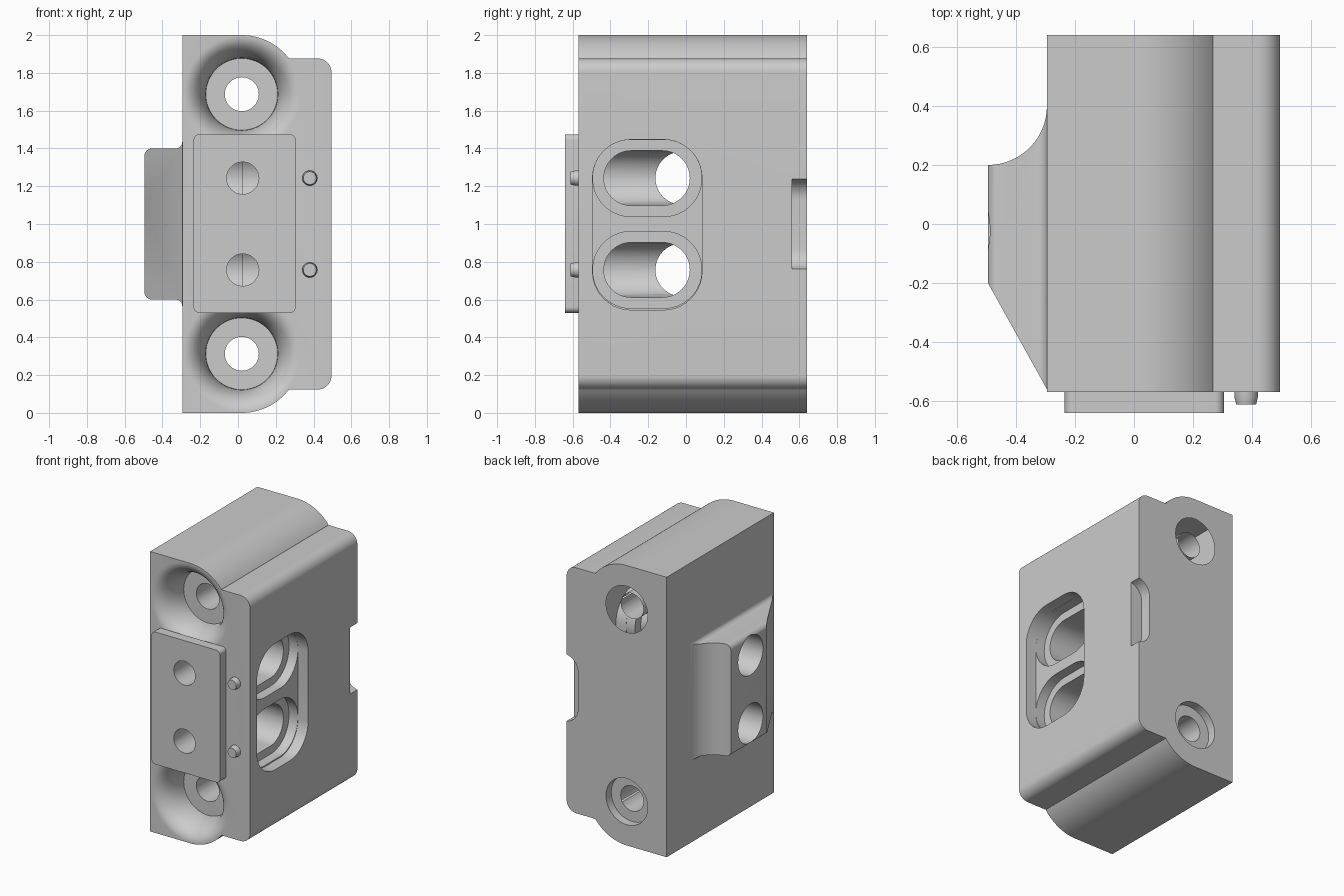
import bpy, bmesh
from math import sin, cos, pi, tan, atan2, radians
from mathutils import Vector

if "Cube" in bpy.data.objects:
    bpy.data.objects.remove(bpy.data.objects["Cube"], do_unlink=True)

grey = bpy.data.materials.new("light_grey")
grey.use_nodes = True
COLOR = (0.6, 0.6, 0.6, 1)
grey.diffuse_color = COLOR
grey.node_tree.nodes["Principled BSDF"].inputs["Base Color"].default_value = COLOR


def finish(bm, name):
    bmesh.ops.remove_doubles(bm, verts=bm.verts, dist=1e-5)
    bmesh.ops.recalc_face_normals(bm, faces=bm.faces)
    mesh = bpy.data.meshes.new(name)
    bm.to_mesh(mesh)
    bm.free()
    ob = bpy.data.objects.new(name, mesh)
    mesh.materials.append(grey)
    bpy.context.collection.objects.link(ob)
    return ob


def arc(cx, cy, r, a0, a1, n=16):
    steps = [radians(a0 + (a1 - a0) * i / n) for i in range(n + 1)]
    return [(cx + r * cos(a), cy + r * sin(a)) for a in steps]


def rounded(corners, n=10):
    """Outline from (u, v, radius) corners; radius zero keeps a sharp corner."""
    out = []
    for i, (u, v, r) in enumerate(corners):
        p = Vector((u, v))
        if r == 0:
            out.append((u, v))
            continue
        a = (Vector(corners[i - 1][:2]) - p).normalized()
        b = (Vector(corners[(i + 1) % len(corners)][:2]) - p).normalized()
        half = a.angle(b) / 2
        c = p + (a + b).normalized() * (r / sin(half))
        s, e = p + a * (r / tan(half)) - c, p + b * (r / tan(half)) - c
        a0, turn = atan2(s.y, s.x), atan2(s.x * e.y - s.y * e.x, s.dot(e))
        for k in range(n + 1):
            t = a0 + turn * k / n
            out.append((c.x + r * cos(t), c.y + r * sin(t)))
    return out


def box_outline(u0, u1, v0, v1, r, n=10):
    return rounded([(u0, v0, r), (u1, v0, r), (u1, v1, r), (u0, v1, r)], n)


def prism(name, outline, axis, lo, hi):
    place = {"X": lambda u, v, w: (w, u, v),
             "Y": lambda u, v, w: (u, w, v),
             "Z": lambda u, v, w: (u, v, w)}[axis]
    bm = bmesh.new()
    rings = [[bm.verts.new(place(u, v, w)) for u, v in outline] for w in (lo, hi)]
    n = len(outline)
    for ring in rings:
        bm.faces.new(ring)
    for i in range(n):
        j = (i + 1) % n
        bm.faces.new((rings[0][i], rings[0][j], rings[1][j], rings[1][i]))
    return finish(bm, name)


def rod(name, u, v, r, axis, lo, hi, n=48):
    return prism(name, arc(u, v, r, 0, 360 - 360 / n, n - 1), axis, lo, hi)


def lathe(name, profile, x, z, steps=64):
    """Turn a (radius, y) profile around an axis along y."""
    bm = bmesh.new()
    vs = [bm.verts.new((x + r, y, z)) for r, y in profile]
    es = [bm.edges.new(pair) for pair in zip(vs, vs[1:])]
    bmesh.ops.spin(bm, geom=vs + es, cent=(x, 0, z), axis=(0, 1, 0),
                   angle=2 * pi, steps=steps)
    return finish(bm, name)


def combine(ob, tool, op="DIFFERENCE"):
    tool.hide_render = True
    mod = ob.modifiers.new("cut", "BOOLEAN")
    mod.operation, mod.object, mod.solver = op, tool, "EXACT"
    bpy.context.view_layer.objects.active = ob
    bpy.ops.object.modifier_apply(modifier=mod.name)
    bpy.data.objects.remove(tool, do_unlink=True)


FRONT, BACK, MID = -0.57, 0.64, 1.0
SCREW_X, SCREW_Z = 0.02, (0.313, 1.687)
PORT_X, PORT_Z = 0.025, (0.757, 1.243)

# Main body: a rounded side rail with a bulge around each screw
upper = ([(-0.295, 2)] + arc(SCREW_X, SCREW_Z[1], 0.313, 90, 38)
         + [(0.267, 1.877)] + arc(0.42, 1.802, 0.075, 90, 0))
lower = [(x, 2 * MID - z) for x, z in reversed(upper)]
body = prism("body", upper + lower, "Y", FRONT, BACK)

# Mounting boss on the side: front outline crossed with plan outline
boss = prism("boss", rounded([
    (-0.2, 1.44, 0), (-0.295, 1.44, 0), (-0.295, 1.4, 0.035), (-0.495, 1.4, 0.04),
    (-0.495, 0.6, 0.04), (-0.295, 0.6, 0.035), (-0.295, 0.56, 0), (-0.2, 0.56, 0)]),
    "Y", -0.6, 0.5)
plan = ([(-0.2, 0.4)] + arc(-0.495, 0.4, 0.2, 0, -90)
        + [(-0.495, -0.2), (-0.295, -0.56), (-0.2, -0.56)])
combine(boss, prism("boss_plan", plan, "Z", 0.3, 1.7), "INTERSECT")
combine(body, boss, "UNION")

# Screw holes with a flared front recess and a shallow back counterbore
flare = [(0.308 - 0.118 * sin(t), -0.37 - 0.2 * cos(t))
         for t in (radians(90 * i / 14) for i in range(15))]
for z in SCREW_Z:
    combine(body, lathe("recess", [(0, -0.7), (0.308, -0.7)] + flare + [(0, -0.37)],
                        SCREW_X, z))
    combine(body, rod("screw_hole", SCREW_X, z, 0.09, "Y", -0.8, 0.8))
    combine(body, rod("counterbore", SCREW_X, z, 0.165, "Y", 0.58, 0.8))

# Side pocket, shared by both ports
combine(body, prism("pocket", box_outline(-0.495, 0.085, 0.545, 1.447, 0.205),
                    "X", 0.415, 0.7))

# Ports: stepped slot, rounded channel, outlet through the boss, front inlet
for z in PORT_Z:
    combine(body, prism("step", box_outline(-0.493, 0.083, z - 0.203, z + 0.203, 0.2, 14),
                        "X", 0.345, 0.6))
    slot = prism("slot", box_outline(-0.435, 0.02, z - 0.145, z + 0.145, 0.1449, 14),
                 "X", -0.2, 0.5)
    trough = box_outline(PORT_X - 0.145, 0.7, z - 0.145, z + 0.145, 0.1449, 14)
    combine(slot, prism("trough", trough, "Y", -0.6, 0.3), "INTERSECT")
    combine(body, slot)
    combine(body, rod("outlet", -0.022, z, 0.14, "X", -0.7, PORT_X))
    combine(body, rod("inlet", PORT_X, z, 0.085, "Y", -0.8, -0.25))

# Back notch at the side edge
combine(body, prism("notch", box_outline(0.405, 0.7, 0.76, 1.24, 0.11), "Y", 0.56, 0.8))

# Front plate with two port openings
plate = prism("front_plate", box_outline(-0.235, 0.305, 0.53, 1.475, 0.03), "Y", -0.64, FRONT)
for z in PORT_Z:
    combine(plate, rod("opening", PORT_X, z, 0.085, "Y", -0.8, -0.4))

# Locating pins beside the plate
pins = [lathe(name, [(0, -0.55), (0.04, -0.55), (0.04, -0.585), (0.034, -0.611), (0, -0.611)],
              0.38, z, 32)
        for name, z in zip(("lower_pin", "upper_pin"), PORT_Z)]

# Smooth curved surfaces, keep crisp edges
bpy.ops.object.select_all(action="DESELECT")
for ob in [body, plate] + pins:
    ob.select_set(True)
bpy.context.view_layer.objects.active = body
bpy.ops.object.shade_smooth_by_angle(angle=radians(30))
